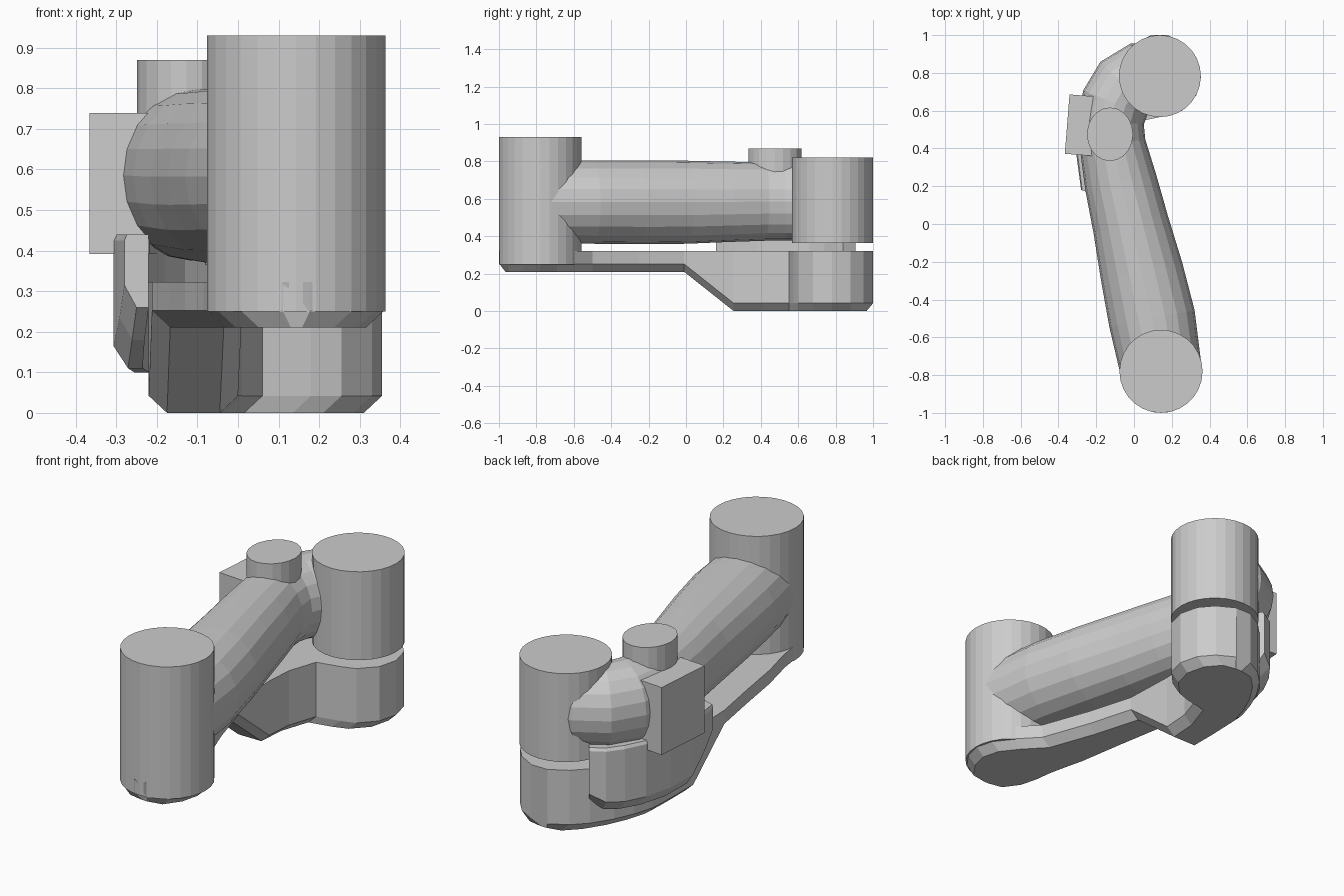
import bpy, bmesh
from math import sin, cos, pi, radians
from mathutils import Vector


def loft(name, rings):
    """Skin a list of equal-length closed rings and cap both ends."""
    bm = bmesh.new()
    loops = [[bm.verts.new(p) for p in ring] for ring in rings]
    n = len(loops[0])
    for a, b in zip(loops, loops[1:]):
        for i in range(n):
            j = (i + 1) % n
            bm.faces.new((a[i], a[j], b[j], b[i]))
    bm.faces.new(loops[0][::-1])
    bm.faces.new(loops[-1])
    bmesh.ops.recalc_face_normals(bm, faces=bm.faces)
    mesh = bpy.data.meshes.new(name)
    bm.to_mesh(mesh)
    bm.free()
    obj = bpy.data.objects.new(name, mesh)
    bpy.context.collection.objects.link(obj)
    return obj


def post(name, x, y, rx, ry, z0, z1, sides=28):
    """Vertical elliptical cylinder between two heights."""
    ring = [(x + rx * cos(2 * pi * i / sides), y + ry * sin(2 * pi * i / sides))
            for i in range(sides)]
    return loft(name, [[(px, py, z) for px, py in ring] for z in (z0, z1)])


def clamp(v, lo, hi):
    return max(lo, min(hi, v))


# Upright joint cylinders and the small cap on the arm
post("front_joint", 0.143, -0.78, 0.22, 0.22, 0.25, 0.93)
post("rear_joint", 0.137, 0.783, 0.217, 0.217, 0.365, 0.82)
post("arm_cap", -0.127, 0.475, 0.122, 0.142, 0.62, 0.87, 20)

# Bent arm tube: x, y, centre z, half width, half height
arm = [(0.145, -0.78, 0.583, 0.215, 0.222), (0.095, -0.5, 0.583, 0.23, 0.223),
       (0.04, -0.25, 0.582, 0.22, 0.224), (-0.018, 0.0, 0.582, 0.202, 0.222),
       (-0.070, 0.22, 0.584, 0.192, 0.215), (-0.113, 0.42, 0.586, 0.175, 0.21),
       (-0.120, 0.54, 0.586, 0.172, 0.21), (-0.10, 0.64, 0.586, 0.182, 0.21),
       (-0.045, 0.73, 0.586, 0.185, 0.208), (0.04, 0.785, 0.586, 0.18, 0.204),
       (0.13, 0.79, 0.586, 0.16, 0.2)]
rings = []
for i, (x, y, z, w, h) in enumerate(arm):
    p, q = arm[max(i - 1, 0)], arm[min(i + 1, len(arm) - 1)]
    t = Vector((q[0] - p[0], q[1] - p[1], 0)).normalized()
    side = Vector((t.y, -t.x, 0))
    rings.append([Vector((x, y, z)) + side * w * cos(2 * pi * k / 20)
                  + Vector((0, 0, h * sin(2 * pi * k / 20))) for k in range(20)])
loft("arm_tube", rings)

# Base plate lofted along y: y, left x, right x; it drops to the floor at the rear
plate = [(-0.998, 0.11, 0.178), (-0.95, 0.007, 0.281), (-0.87, -0.05, 0.338),
         (-0.78, -0.073, 0.36), (-0.69, -0.085, 0.336), (-0.6, -0.105, 0.265),
         (-0.5, -0.13, 0.17), (-0.25, -0.17, 0.08), (-0.01, -0.212, 0.01),
         (0.255, -0.22, 0.0),
         (0.4, -0.22, 0.01), (0.55, -0.215, 0.06), (0.575, -0.212, 0.18),
         (0.6, -0.205, 0.255), (0.68, -0.18, 0.33), (0.78, -0.135, 0.355),
         (0.88, -0.07, 0.33), (0.95, 0.0, 0.27), (1, 0.09, 0.18)]
rings = []
for y, l, r in plate:
    floor = 0.21 * (1 - clamp((y + 0.01) / 0.265, 0, 1))
    inset = min(0.045, (r - l) * 0.3)
    yi = clamp(y, -0.965, 0.965)
    rings.append([(l, y, 0.322), (r, y, 0.322), (r, y, floor + 0.042),
                  (r - inset, yi, floor), (l + inset, yi, floor), (l, y, floor + 0.042)])
loft("base_plate", rings)

# Curved side cover around the bend: outer x, outer y, inner x, inner y, bottom z
cover = [(-0.28, 0.18, -0.22, 0.16, 0.26), (-0.292, 0.27, -0.23, 0.26, 0.18),
         (-0.307, 0.38, -0.235, 0.38, 0.11), (-0.292, 0.54, -0.22, 0.53, 0.10),
         (-0.255, 0.69, -0.18, 0.66, 0.10), (-0.205, 0.79, -0.13, 0.74, 0.10),
         (-0.15, 0.865, -0.07, 0.80, 0.11), (-0.08, 0.905, -0.04, 0.84, 0.15)]
rings = []
for ox, oy, ix, iy, zb in cover:
    mx, my = (ox + ix) / 2, (oy + iy) / 2
    rings.append([(ox, oy, 0.425), (ox * 0.9 + ix * 0.1, oy * 0.9 + iy * 0.1, 0.44),
                  (ix, iy, 0.44), (ix, iy, zb), (mx, my, zb), (ox, oy, zb + 0.055)])
loft("side_cover", rings)

# Slightly turned box on the outside of the bend
bpy.ops.mesh.primitive_cube_add(size=1, location=(-0.28, 0.523, 0.565),
                                rotation=(0, 0, radians(-4.5)))
box = bpy.context.object
box.name = "side_box"
box.scale = (0.148, 0.315, 0.347)
